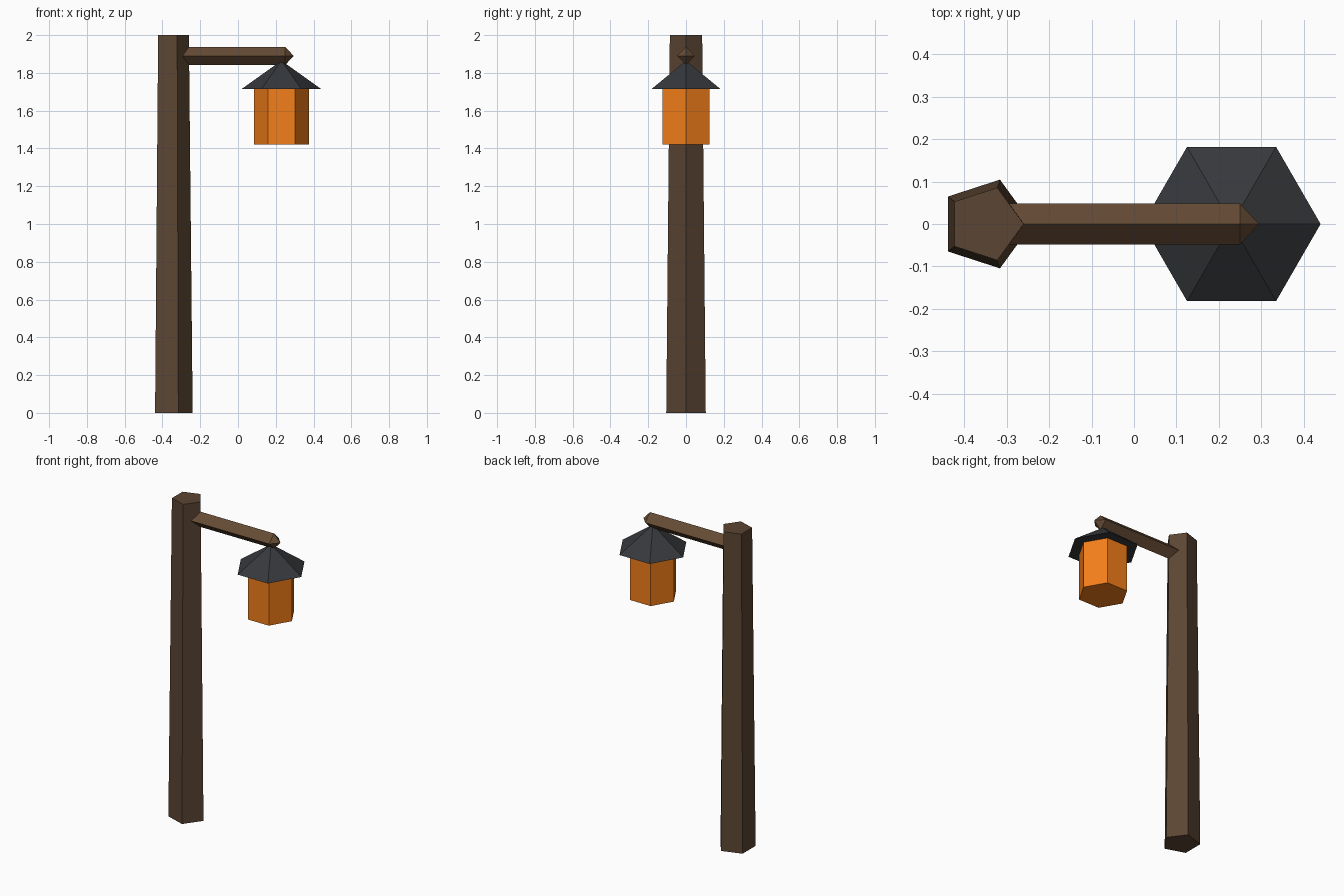
import bpy, bmesh
from math import cos, sin, pi
from mathutils import Vector

if "Cube" in bpy.data.objects:
    bpy.data.objects.remove(bpy.data.objects["Cube"])


def material(name, rgb):
    m = bpy.data.materials.new(name)
    m.diffuse_color = (*rgb, 1)
    m.use_nodes = True
    m.node_tree.nodes["Principled BSDF"].inputs["Base Color"].default_value = m.diffuse_color
    return m


def lofted(name, rings, sides, mat, axis='Z'):
    """Flat-faced solid from (x, y, z, radius) rings; radius 0 is a point."""
    bm = bmesh.new()
    loops = []
    for x, y, z, r in rings:
        loop = []
        for i in range(sides if r else 1):
            a = 2 * pi * i / sides
            u, v = r * cos(a), r * sin(a)
            off = (u, v, 0) if axis == 'Z' else (0, u, v)
            loop.append(bm.verts.new(Vector((x, y, z)) + Vector(off)))
        loops.append(loop)
    for a, b in zip(loops, loops[1:]):
        for i in range(sides):
            j = (i + 1) % sides
            quad = [a[i % len(a)], a[j % len(a)], b[j % len(b)], b[i % len(b)]]
            bm.faces.new(list(dict.fromkeys(quad)))
    for loop in (loops[0], loops[-1]):
        if len(loop) > 1:
            bm.faces.new(loop)
    bmesh.ops.recalc_face_normals(bm, faces=bm.faces[:])
    mesh = bpy.data.meshes.new(name)
    bm.to_mesh(mesh)
    bm.free()
    mesh.materials.append(mat)
    ob = bpy.data.objects.new(name, mesh)
    bpy.context.collection.objects.link(ob)
    return ob


wood_dark = material("dark_wood", (0.105, 0.06, 0.033))
wood = material("wood", (0.13, 0.07, 0.035))
iron = material("iron", (0.038, 0.04, 0.045))
glow = material("amber_glass", (0.9, 0.21, 0.01))

# Tapered five-sided post
lofted("post", [(-0.35, 0, 0, 0.11), (-0.35, 0, 2, 0.09)], 5, wood_dark)

# Four-sided arm with pointed ends
lofted("arm", [(-0.345, 0, 1.89, 0), (-0.30, 0, 1.89, 0.048),
               (0.25, 0, 1.89, 0.048), (0.295, 0, 1.89, 0)], 4, wood, 'X')

# Hexagonal lantern and its roof
lofted("lantern_glass", [(0.23, 0, 1.42, 0.145), (0.23, 0, 1.715, 0.145)], 6, glow)
lofted("lantern_roof", [(0.23, 0, 1.715, 0.21), (0.23, 0, 1.865, 0)], 6, iron)
